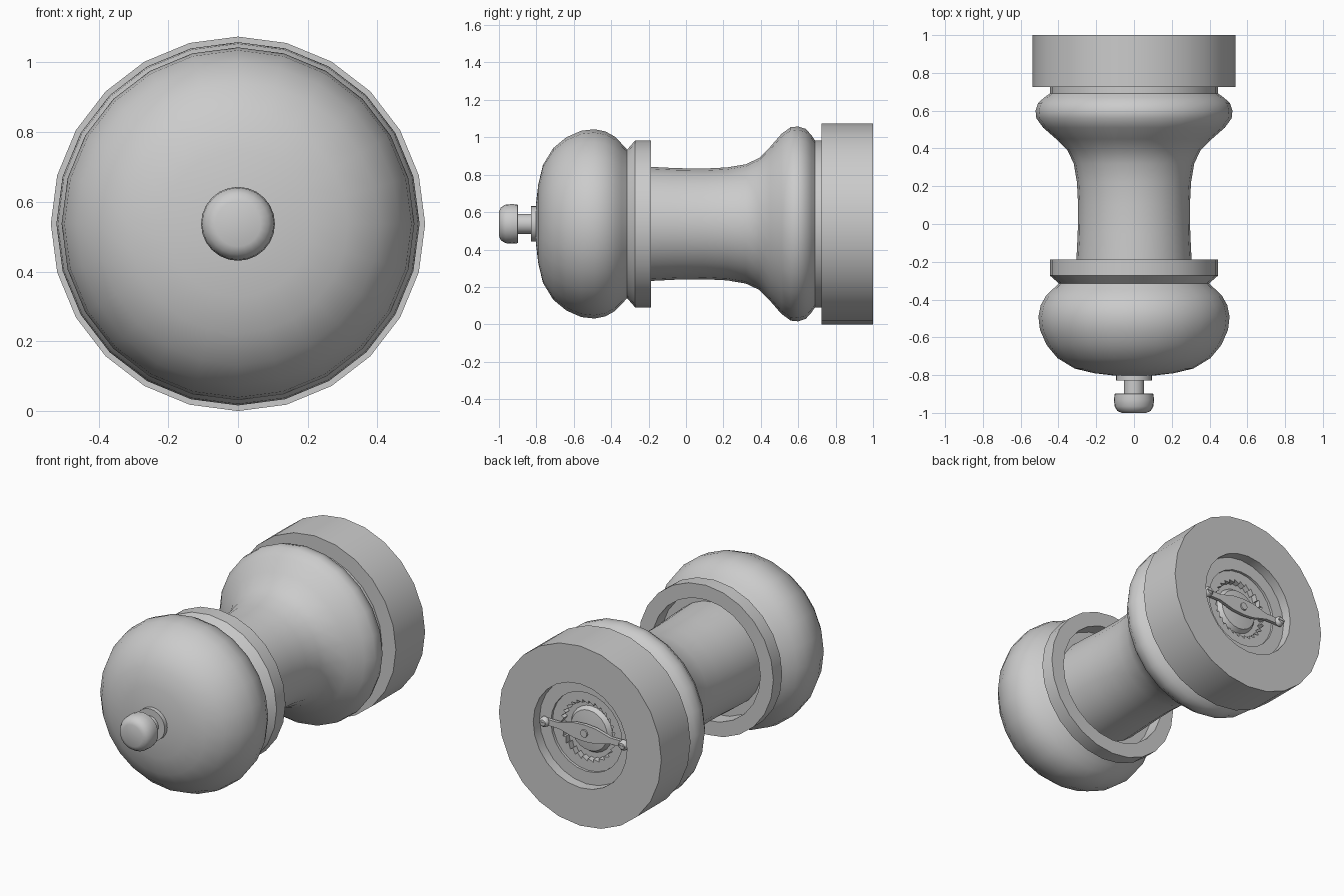
import bpy, bmesh, math
from mathutils import Vector

if "Cube" in bpy.data.objects:
    bpy.data.objects.remove(bpy.data.objects["Cube"])

CZ = 0.537      # height of the turning axis
SEG = 24


def finish(name, bm, angle=38):
    bmesh.ops.remove_doubles(bm, verts=bm.verts, dist=1e-5)
    bmesh.ops.recalc_face_normals(bm, faces=bm.faces)
    me = bpy.data.meshes.new(name)
    bm.to_mesh(me)
    bm.free()
    ob = bpy.data.objects.new(name, me)
    bpy.context.collection.objects.link(ob)
    bpy.ops.object.select_all(action='DESELECT')
    ob.select_set(True)
    bpy.context.view_layer.objects.active = ob
    bpy.ops.object.shade_smooth_by_angle(angle=math.radians(angle))
    return ob


def lathe(name, profile, seg=SEG, cx=0.0, angle=38):
    """Turn (y, radius) points around an axis parallel to y."""
    bm = bmesh.new()
    rings = []
    for y, r in profile:
        if r == 0:
            rings.append([bm.verts.new((cx, y, CZ))] * seg)
        else:
            rings.append([bm.verts.new((cx + r * math.sin(math.tau * i / seg), y,
                                        CZ + r * math.cos(math.tau * i / seg)))
                          for i in range(seg)])
    for a, b in zip(rings, rings[1:]):
        for i in range(seg):
            j = (i + 1) % seg
            bm.faces.new(list(dict.fromkeys((a[i], a[j], b[j], b[i]))))
    return finish(name, bm, angle)


def plate(name, outline, y0, y1):
    """Extrude an (x, z) outline from y0 to y1, z measured from the axis."""
    bm = bmesh.new()
    f = bm.faces.new([bm.verts.new((x, y0, CZ + z)) for x, z in outline])
    ext = bmesh.ops.extrude_face_region(bm, geom=[f])
    vs = [v for v in ext['geom'] if isinstance(v, bmesh.types.BMVert)]
    bmesh.ops.translate(bm, verts=vs, vec=Vector((0, y1 - y0, 0)))
    return finish(name, bm, 25)


# Knob, its stem and the collar on the cap
lathe("knob", [(-1.0, 0), (-1.0, 0.065), (-0.99, 0.088), (-0.965, 0.103),
               (-0.93, 0.106), (-0.9, 0.103), (-0.897, 0.098), (-0.897, 0)])
lathe("stem", [(-0.9, 0.054), (-0.82, 0.054)])
lathe("collar", [(-0.828, 0), (-0.828, 0.095), (-0.78, 0.095)])

# Domed cap with a hollow rim
lathe("cap", [(-0.805, 0), (-0.803, 0.1), (-0.79, 0.21), (-0.765, 0.315), (-0.71, 0.405),
              (-0.64, 0.463), (-0.56, 0.498), (-0.49, 0.506), (-0.43, 0.494),
              (-0.38, 0.466), (-0.345, 0.43), (-0.315, 0.397),
              (-0.272, 0.446), (-0.188, 0.446), (-0.188, 0.36),
              (-0.28, 0.36), (-0.28, 0)])

# Waisted body
lathe("body", [(-0.28, 0.307), (-0.19, 0.305), (-0.05, 0.298), (0.1, 0.296), (0.22, 0.302),
               (0.32, 0.319), (0.39, 0.352), (0.45, 0.412), (0.51, 0.481),
               (0.56, 0.517), (0.6, 0.521), (0.64, 0.508), (0.67, 0.475),
               (0.69, 0.446), (0.73, 0.446)])

# Base with stepped recess for the grinder
lathe("base", [(0.724, 0), (0.724, 0.537), (1.0, 0.537), (1.0, 0.31),
               (0.94, 0.31), (0.94, 0.235), (0.89, 0.235), (0.89, 0)])

# Toothed grinder ring and central burr
TEETH = 28
bm = bmesh.new()
rows = []
for y, outer in ((0.89, False), (0.925, False), (0.925, True)):
    row = []
    for i in range(TEETH * 2):
        a = math.tau * (i + (0.8 if i % 2 and not outer else 0)) / (TEETH * 2)
        r = 0.236 if outer else (0.182 if i % 2 else 0.163)
        row.append(bm.verts.new((r * math.sin(a), y, CZ + r * math.cos(a))))
    rows.append(row)
for a, b in zip(rows, rows[1:]):
    for i in range(TEETH * 2):
        j = (i + 1) % (TEETH * 2)
        bm.faces.new((a[i], a[j], b[j], b[i]))
finish("grinder_ring", bm, 20)
lathe("grinder_burr", [(0.885, 0.14), (0.915, 0.12), (0.925, 0.05), (0.925, 0)])

# Retaining bar, wider in the middle, held by two slotted screws
half = [(-0.285, 0.018), (-0.17, 0.018), (-0.07, 0.045), (0.0, 0.05),
        (0.07, 0.045), (0.17, 0.018), (0.285, 0.018)]
plate("retaining_bar", half + [(-x, -z) for x, z in half], 0.94, 0.96)
lathe("bar_nut", [(0.95, 0.025), (0.968, 0.022), (0.968, 0)], 12)
for side, label in ((-1, "left"), (1, "right")):
    cx = side * 0.262
    lathe(f"screw_{label}", [(0.955, 0.03), (0.972, 0.028), (0.982, 0.018), (0.984, 0)], 12, cx)
    plate(f"screw_slot_{label}", [(cx - 0.02, -0.004), (cx + 0.02, -0.004),
                                  (cx + 0.02, 0.004), (cx - 0.02, 0.004)], 0.975, 0.986)
